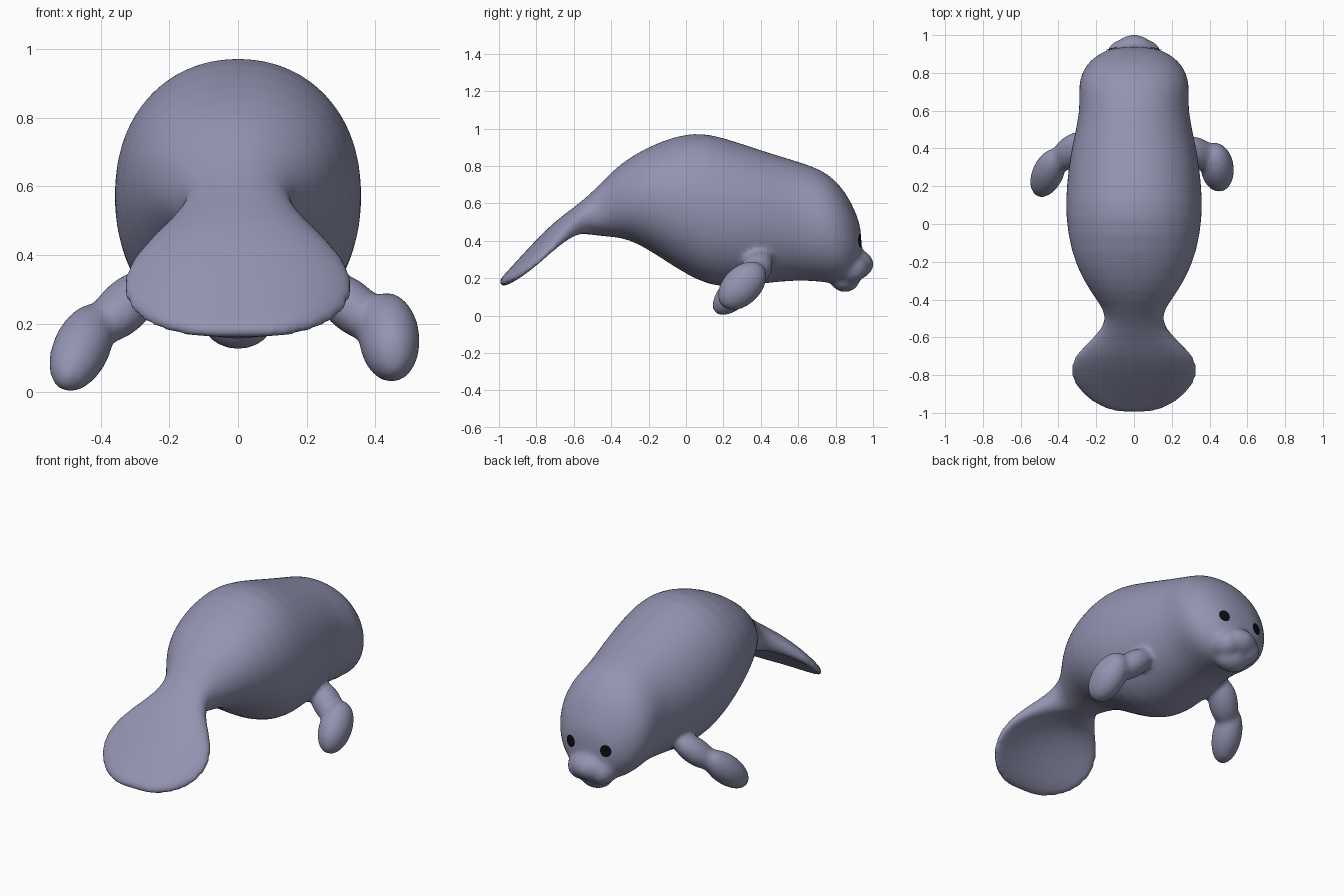
import bpy, bmesh
from math import sin, cos, pi, copysign
from mathutils import Vector, Matrix

cube = bpy.data.objects.get("Cube")
if cube:
    bpy.data.objects.remove(cube)


def material(name, colour, roughness):
    mat = bpy.data.materials.new(name)
    mat.use_nodes = True
    mat.diffuse_color = colour
    shader = mat.node_tree.nodes["Principled BSDF"]
    shader.inputs["Base Color"].default_value = colour
    shader.inputs["Roughness"].default_value = roughness
    return mat


def add_object(name, bm, mat):
    mesh = bpy.data.meshes.new(name)
    bm.to_mesh(mesh)
    bm.free()
    mesh.materials.append(mat)
    obj = bpy.data.objects.new(name, mesh)
    bpy.context.collection.objects.link(obj)
    mesh.shade_smooth()
    return obj


def loft(bm, sections, sides=32):
    """Skin rings given as (y, bottom, top, half width, droop at the sides)."""
    rings = []
    for y, bottom, top, width, droop in sections:
        middle, height = (top + bottom) / 2, (top - bottom) / 2
        power = 0.7 if width > 2 * height else 0.95
        ring = []
        for i in range(sides):
            c, s = cos(2 * pi * i / sides), sin(2 * pi * i / sides)
            across = copysign(abs(c) ** power, c)
            up = copysign(abs(s) ** power, s)
            z = middle + height * up - droop * across ** 2
            ring.append(bm.verts.new((width * across, y, z)))
        rings.append(ring)
    for a, b in zip(rings, rings[1:]):
        for i in range(sides):
            j = (i + 1) % sides
            bm.faces.new((a[i], a[j], b[j], b[i]))
    bm.faces.new(rings[0])
    bm.faces.new(rings[-1])


def ellipsoid(bm, centre, radii, axis=(0, 0, 1)):
    """Ellipsoid whose third radius lies along the given axis."""
    turn = Vector(axis).to_track_quat("Z", "X").to_matrix().to_4x4()
    matrix = Matrix.Translation(centre) @ turn @ Matrix.Diagonal((*radii, 1))
    bmesh.ops.create_uvsphere(bm, u_segments=24, v_segments=16, radius=1, matrix=matrix)


skin = material("grey lilac skin", (0.29, 0.295, 0.44, 1), 0.6)
black = material("black eye", (0.004, 0.004, 0.005, 1), 0.4)

bm = bmesh.new()

# Tail fluke, trunk and head, from tail tip to face
loft(bm, [
    (-1, .16, .19, .08, 0),
    (-.97, .15, .22, .18, 0),
    (-.9, .2, .3, .28, .04),
    (-.8, .32, .41, .35, .09),
    (-.7, .41, .51, .33, .09),
    (-.6, .45, .58, .21, .06),
    (-.5, .43, .66, .13, 0),
    (-.4, .42, .77, .2, 0),
    (-.3, .41, .85, .27, 0),
    (-.15, .32, .93, .335, 0),
    (.04, .19, .99, .365, 0),
    (.2, .14, .955, .36, 0),
    (.4, .17, .885, .335, 0),
    (.6, .19, .825, .283, 0),
    (.72, .18, .785, .297, 0),
    (.8, .17, .725, .28, 0),
    (.86, .18, .65, .24, 0),
    (.91, .22, .55, .175, 0),
    (.94, .28, .46, .09, 0),
])

# Muzzle: snout, two cheek pads and chin
ellipsoid(bm, (0, .89, .275), (.12, .115, .085))
for side in (-1, 1):
    ellipsoid(bm, (side * .068, .885, .255), (.08, .09, .08))
ellipsoid(bm, (0, .85, .195), (.1, .08, .07))

# Flippers: shoulder and paddle, each in its own pose
ellipsoid(bm, (.33, .375, .25), (.075, .085, .14), (.7, -.3, -.6))
ellipsoid(bm, (.44, .3, .16), (.105, .09, .155), (.1, -.7, -.7))
ellipsoid(bm, (-.33, .385, .25), (.075, .085, .15), (-.6, -.5, -.6))
ellipsoid(bm, (-.455, .27, .13), (.085, .085, .17), (-.3, -.65, -.65))

bmesh.ops.recalc_face_normals(bm, faces=bm.faces)
body = add_object("body", bm, skin)

# Blend all the parts into one soft skin
rounding = body.modifiers.new("rounding", "SUBSURF")
rounding.levels = rounding.render_levels = 1
blend = body.modifiers.new("blend", "REMESH")
blend.mode = "VOXEL"
blend.voxel_size = 0.013
blend.use_smooth_shade = True
soften = body.modifiers.new("soften", "SMOOTH")
soften.factor = 0.5
soften.iterations = 12

# Eyes: thin oval plates laid on the face
depsgraph = bpy.context.evaluated_depsgraph_get()
face = body.evaluated_get(depsgraph)
for name, side in (("left_eye", 1), ("right_eye", -1)):
    bm = bmesh.new()
    bmesh.ops.create_circle(bm, cap_ends=True, cap_tris=True, segments=16, radius=1)
    for v in bm.verts:
        start = Vector((side * .115 + v.co.x * .032, 2, .4 + v.co.y * .035))
        hit, point, normal, _ = face.ray_cast(start, Vector((0, -1, 0)))
        v.co = point + normal * .005 if hit else Vector((start.x, .91, start.z))
    bmesh.ops.recalc_face_normals(bm, faces=bm.faces)
    for f in bm.faces:
        if f.normal.y < 0:
            f.normal_flip()
    add_object(name, bm, black)
